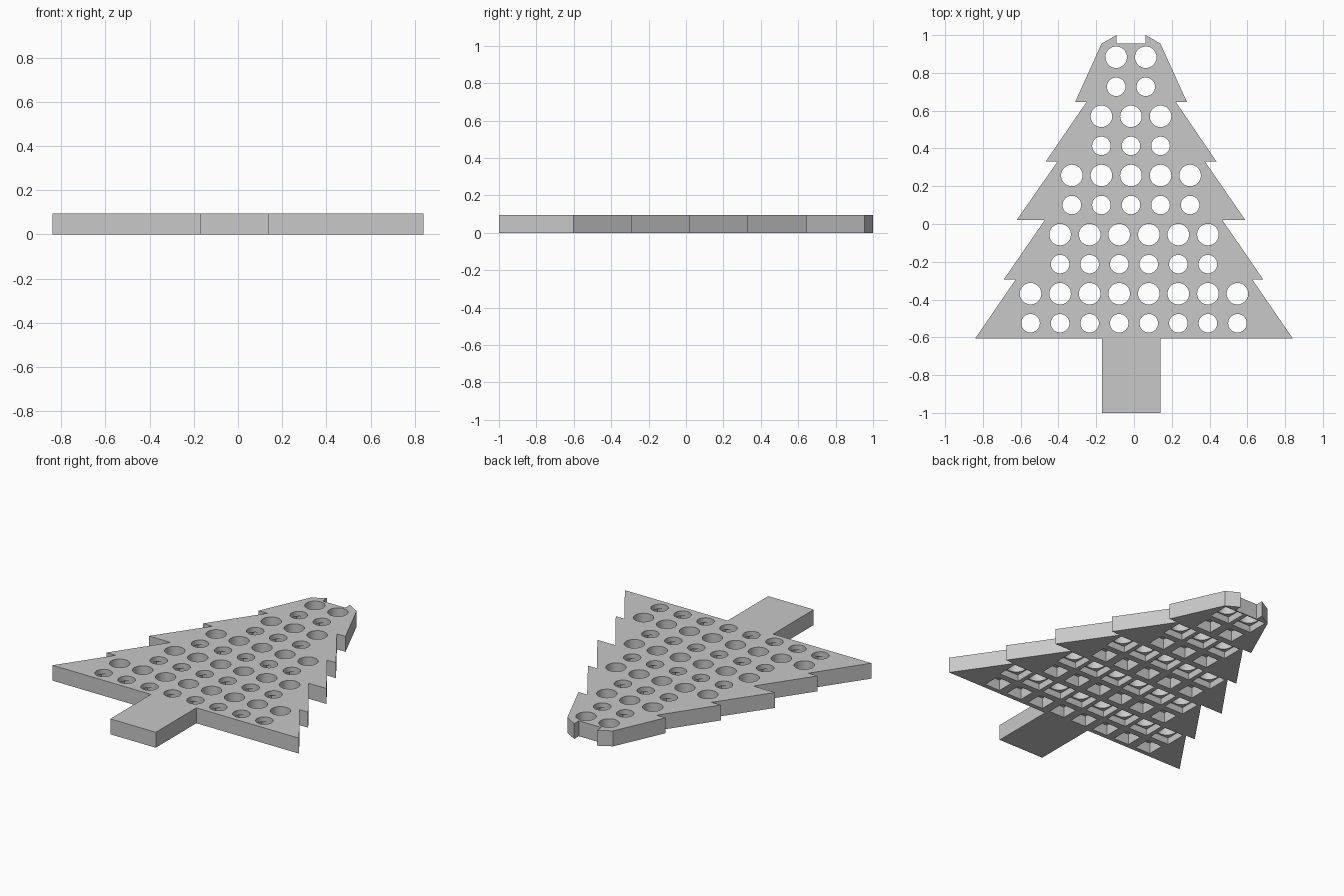
import bpy
import bmesh
import math
from mathutils import Matrix, Vector

cube = bpy.data.objects.get("Cube")
if cube:
    bpy.data.objects.remove(cube, do_unlink=True)

THICKNESS = 0.095
PITCH = 0.1565
AXIS = -0.016      # centre line of trunk and upper branches

grey = bpy.data.materials.new("plain grey")
grey.use_nodes = True
color = (0.58, 0.58, 0.58, 1)
grey.diffuse_color = color
grey.node_tree.nodes["Principled BSDF"].inputs["Base Color"].default_value = color


def make_object(name, bm):
    bmesh.ops.recalc_face_normals(bm, faces=bm.faces)
    mesh = bpy.data.meshes.new(name)
    bm.to_mesh(mesh)
    bm.free()
    mesh.materials.append(grey)
    obj = bpy.data.objects.new(name, mesh)
    bpy.context.collection.objects.link(obj)
    return obj


def cut(target, cutter):
    cutter.hide_render = True
    mod = target.modifiers.new("cut", "BOOLEAN")
    mod.operation = "DIFFERENCE"
    mod.solver = "EXACT"
    mod.object = cutter
    bpy.context.view_layer.objects.active = target
    bpy.ops.object.modifier_apply(modifier=mod.name)
    bpy.data.objects.remove(cutter, do_unlink=True)


# Tree outline: height, left edge, right edge, from trunk foot to notched tip
levels = [
    (-1.0, -0.17, 0.14), (-0.605, -0.17, 0.14), (-0.605, -0.84, 0.84),
    (-0.295, -0.627, 0.627), (-0.295, -0.69, 0.685),
    (0.02, -0.473, 0.468), (0.02, -0.622, 0.59),
    (0.33, -0.405, 0.376), (0.33, -0.468, 0.437),
    (0.645, -0.252, 0.222), (0.645, -0.312, 0.281),
    (0.955, -0.172, 0.14), (1.0, -0.093, 0.062), (0.955, -0.093, 0.062),
]
outline = [(right, y) for y, left, right in levels]
outline += [(left, y) for y, left, right in reversed(levels)]

bm = bmesh.new()
face = bm.faces.new([bm.verts.new((x, y, 0)) for x, y in outline])
extruded = bmesh.ops.extrude_face_region(bm, geom=[face])["geom"]
top = [v for v in extruded if isinstance(v, bmesh.types.BMVert)]
bmesh.ops.translate(bm, verts=top, vec=Vector((0, 0, THICKNESS)))
tree = make_object("tree_plate", bm)

# Rows of holes: each pair is a wide row above a narrow row
pockets = bmesh.new()
bores = bmesh.new()
row_pairs = [(2, AXIS), (3, AXIS), (5, AXIS), (6, 0), (8, 0)]
for pair, (count, centre) in enumerate(row_pairs):
    # radius, pocket width and pocket depth
    for step, (radius, width, depth) in enumerate([(0.057, 0.13, 0.04),
                                                   (0.049, 0.104, 0.065)]):
        y = 0.883 - PITCH * (2 * pair + step)
        for i in range(count):
            x = centre + (i - (count - 1) / 2) * PITCH
            # square pocket opening underneath
            size = Matrix.Diagonal((width, width, 2 * depth, 1))
            bmesh.ops.create_cube(
                pockets, size=1, matrix=Matrix.Translation((x, y, 0)) @ size)
            # round hole right through
            bmesh.ops.create_cone(
                bores, cap_ends=True, segments=40, radius1=radius,
                radius2=radius, depth=0.3,
                matrix=Matrix.Translation((x, y, 0.05)))

cut(tree, make_object("pocket_cutter", pockets))
cut(tree, make_object("bore_cutter", bores))

bpy.ops.object.select_all(action="DESELECT")
tree.select_set(True)
bpy.context.view_layer.objects.active = tree
bpy.ops.object.shade_smooth_by_angle(angle=math.radians(30))
